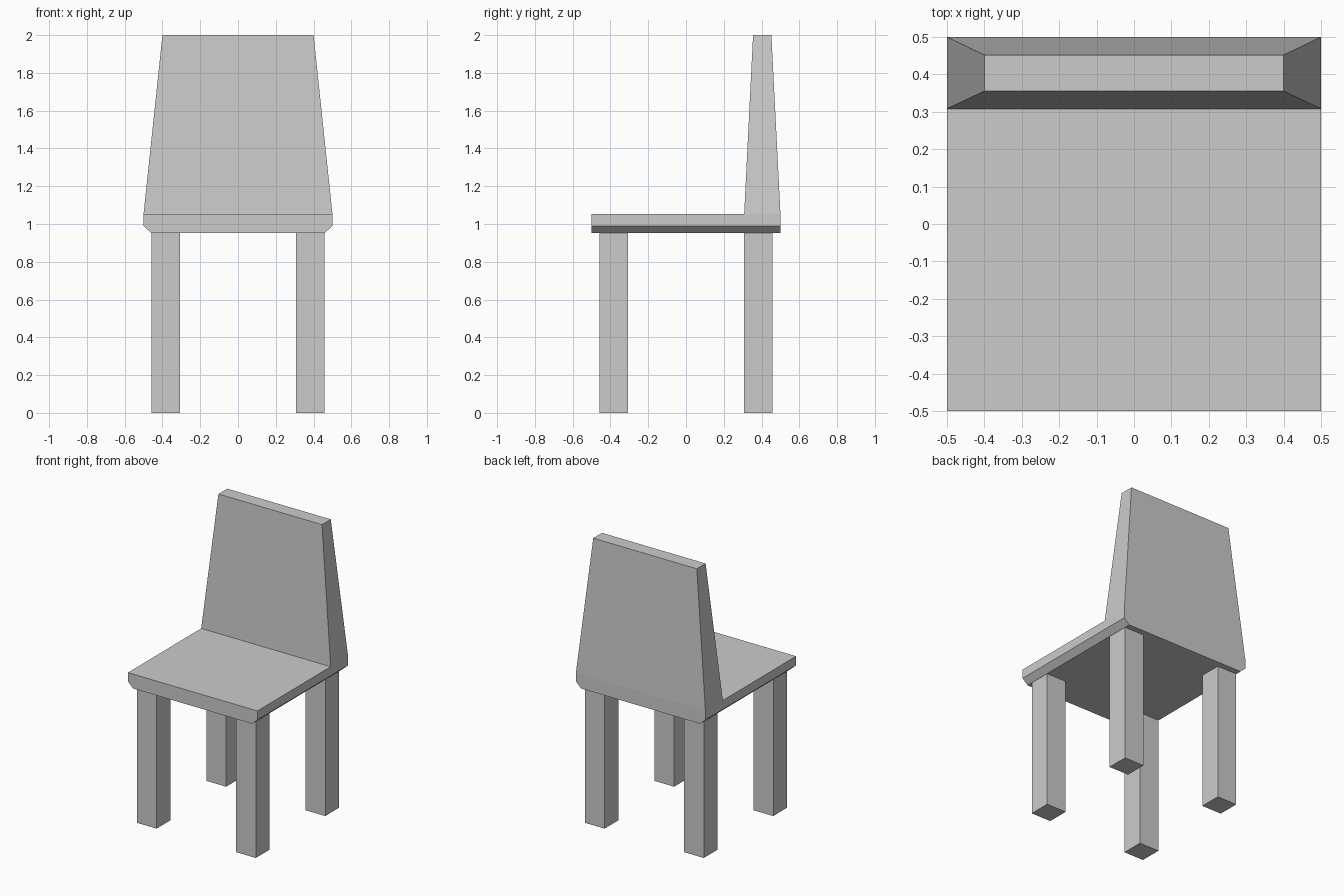
import bpy
import bmesh

if "Cube" in bpy.data.objects:
    bpy.data.objects.remove(bpy.data.objects["Cube"])


def loft(name, lower, upper):
    """Closed solid between two matching point loops."""
    bm = bmesh.new()
    a = [bm.verts.new(p) for p in lower]
    b = [bm.verts.new(p) for p in upper]
    bm.faces.new(a)
    bm.faces.new(b)
    for i in range(len(a)):
        j = (i + 1) % len(a)
        bm.faces.new((a[i], a[j], b[j], b[i]))
    bmesh.ops.recalc_face_normals(bm, faces=bm.faces)
    mesh = bpy.data.meshes.new(name)
    bm.to_mesh(mesh)
    bm.free()
    obj = bpy.data.objects.new(name, mesh)
    bpy.context.collection.objects.link(obj)
    return obj


def rect(x0, x1, y0, y1, z):
    return [(x0, y0, z), (x1, y0, z), (x1, y1, z), (x0, y1, z)]


SEAT_BOTTOM, SEAT_TOP = 0.953, 1.053

# Seat: slab with chamfered lower side edges, extruded front to back
profile = [(-0.46, SEAT_BOTTOM), (0.46, SEAT_BOTTOM), (0.5, 0.99),
           (0.5, SEAT_TOP), (-0.5, SEAT_TOP), (-0.5, 0.99)]
loft("seat", [(x, -0.5, z) for x, z in profile],
     [(x, 0.5, z) for x, z in profile])

# Backrest: tapers on all four sides
loft("backrest", rect(-0.5, 0.5, 0.308, 0.5, SEAT_TOP),
     rect(-0.4, 0.4, 0.355, 0.452, 2.0))

# Legs: four square posts
LEG, POS = 0.076, 0.383
for side, sx in (("left", -1), ("right", 1)):
    for end, sy in (("front", -1), ("back", 1)):
        x, y = sx * POS, sy * POS
        span = (x - LEG, x + LEG, y - LEG, y + LEG)
        loft(f"{end}_{side}_leg", rect(*span, 0), rect(*span, SEAT_BOTTOM))
